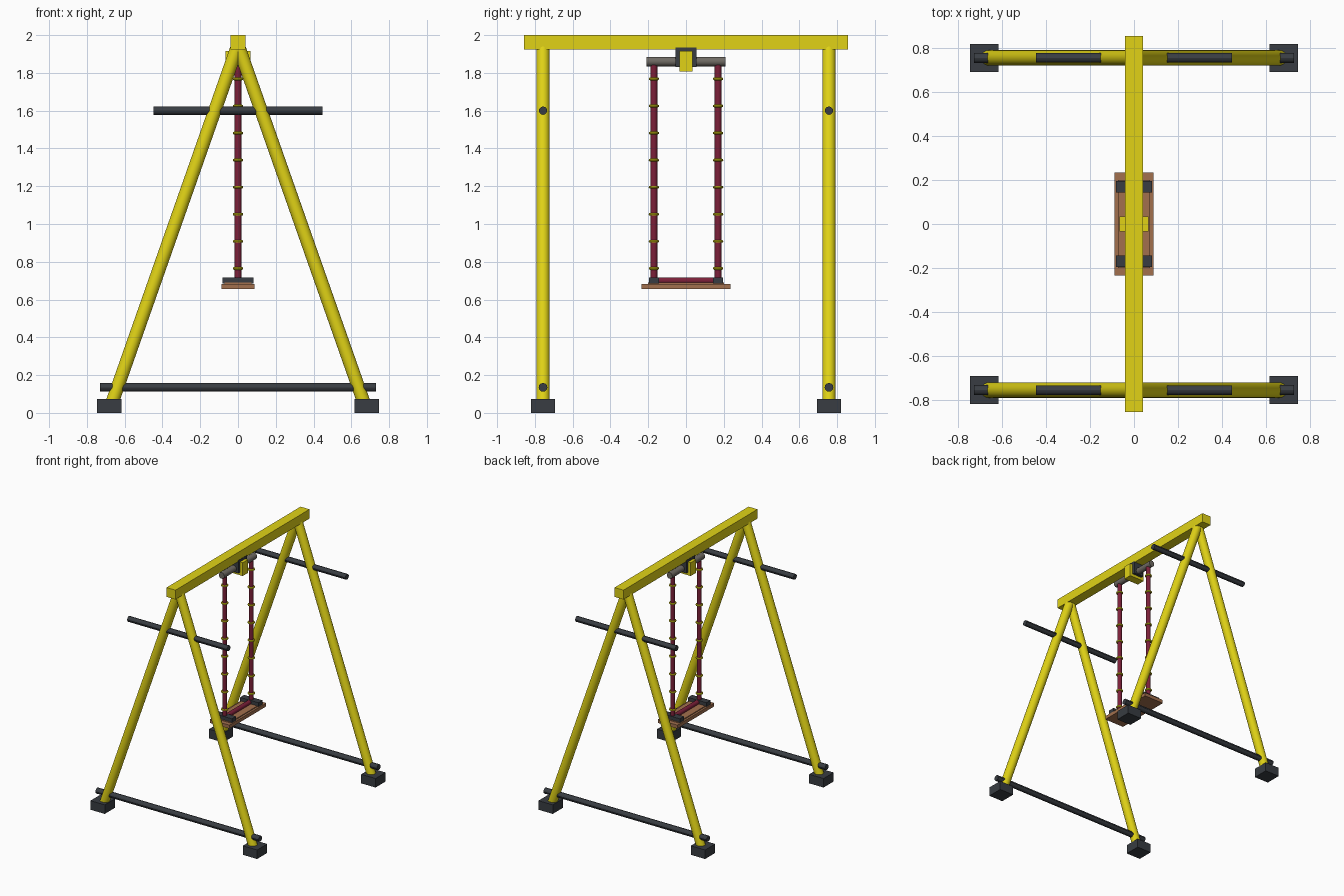
import bpy
from mathutils import Vector

if "Cube" in bpy.data.objects:
    bpy.data.objects.remove(bpy.data.objects["Cube"])


def material(name, rgb):
    m = bpy.data.materials.new(name)
    m.diffuse_color = (*rgb, 1)
    m.use_nodes = True
    m.node_tree.nodes["Principled BSDF"].inputs["Base Color"].default_value = m.diffuse_color
    return m


YELLOW = material("yellow paint", (0.75, 0.65, 0.008))
DARK = material("dark rubber", (0.04, 0.046, 0.054))
RED = material("maroon rope", (0.2, 0.014, 0.04))
WOOD = material("wood", (0.36, 0.16, 0.075))
GREY = material("grey steel", (0.16, 0.145, 0.125))


def finish(name, mat, smooth=False):
    ob = bpy.context.object
    ob.name = name
    ob.data.materials.append(mat)
    if smooth:
        bpy.ops.object.shade_smooth_by_angle()
    return ob


def box(name, mat, lo, hi):
    lo, hi = Vector(lo), Vector(hi)
    bpy.ops.mesh.primitive_cube_add(size=1, location=(lo + hi) / 2)
    bpy.context.object.scale = hi - lo
    bpy.ops.object.transform_apply(location=False, rotation=False, scale=True)
    return finish(name, mat)


def rod(name, mat, a, b, r, sides=16):
    a, b = Vector(a), Vector(b)
    bpy.ops.mesh.primitive_cylinder_add(
        vertices=sides, radius=r, depth=(b - a).length, location=(a + b) / 2,
        rotation=(b - a).to_track_quat('Z', 'Y').to_euler())
    return finish(name, mat, True)


# Top beam
box("top_beam", YELLOW, (-0.04, -0.857, 1.925), (0.04, 0.857, 2.0))

# Two A-frames with feet and crossbars
for side, s in (("front", -1), ("back", 1)):
    y = 0.757 * s
    for hand, h in (("left", -1), ("right", 1)):
        rod(f"{side}_{hand}_leg", YELLOW, (0.675 * h, y, 0.03), (0.005 * h, y, 1.935), 0.035, 24)
        box(f"{side}_{hand}_foot", DARK, (0.682 * h - 0.064, y - 0.064, 0),
            (0.682 * h + 0.064, y + 0.064, 0.073))
    rod(f"{side}_lower_bar", DARK, (-0.73, y, 0.135), (0.73, y, 0.135), 0.023, 12)
    rod(f"{side}_upper_bar", DARK, (-0.447, y, 1.6), (0.447, y, 1.6), 0.022, 12)

# Hanger under the beam
box("hanger_block", YELLOW, (-0.066, -0.034, 1.807), (0.066, 0.034, 1.915))
box("hanger_bracket", DARK, (-0.042, -0.056, 1.83), (0.042, 0.056, 1.935))
rod("hanger_pipe", GREY, (0, -0.21, 1.86), (0, 0.21, 1.86), 0.025)

# Ropes with rings and clamps
for hand, s in (("front", -1), ("back", 1)):
    y = 0.17 * s
    rod(f"{hand}_rope", RED, (0, y, 0.695), (0, y, 1.86), 0.018)
    for i in range(8):
        bpy.ops.mesh.primitive_torus_add(
            major_radius=0.02, minor_radius=0.0075, major_segments=16, minor_segments=8,
            location=(0, y, 0.765 + i * 0.1433))
        finish(f"{hand}_rope_ring_{i + 1}", YELLOW, True)
    box(f"{hand}_clamp", DARK, (-0.082, y - 0.026, 0.685), (0.082, y + 0.026, 0.718))
rod("seat_rope", RED, (0, -0.17, 0.7), (0, 0.17, 0.7), 0.018)

# Seat board with raised centre
box("seat", WOOD, (-0.088, -0.235, 0.655), (0.088, 0.235, 0.683))
box("seat_pad", WOOD, (-0.072, -0.2, 0.68), (0.072, 0.2, 0.69))
